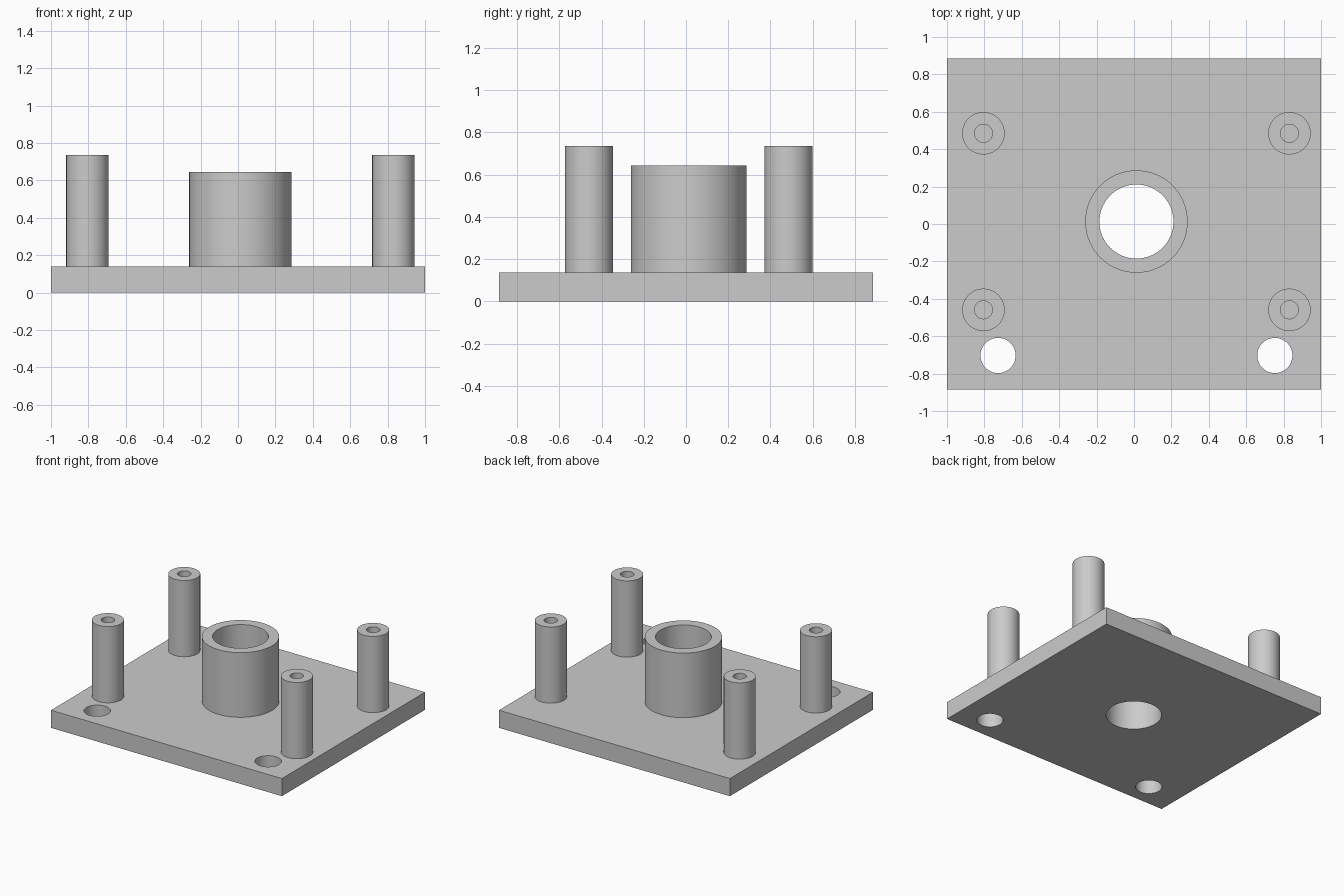
import bpy
import bmesh
import math

old = bpy.data.objects.get("Cube")
if old:
    bpy.data.objects.remove(old, do_unlink=True)

SIDES = 64
PLATE_TOP = 0.138

grey = bpy.data.materials.new("plain grey")
grey.use_nodes = True
colour = (0.6, 0.6, 0.6, 1)
grey.diffuse_color = colour
grey.node_tree.nodes["Principled BSDF"].inputs["Base Color"].default_value = colour


def finish(obj):
    """Smooth round walls, keep rims sharp."""
    bpy.ops.object.select_all(action="DESELECT")
    obj.select_set(True)
    bpy.context.view_layer.objects.active = obj
    bpy.ops.object.shade_smooth_by_angle(angle=math.radians(30))


def make_object(name, bm):
    bmesh.ops.recalc_face_normals(bm, faces=bm.faces)
    mesh = bpy.data.meshes.new(name)
    bm.to_mesh(mesh)
    bm.free()
    mesh.materials.append(grey)
    obj = bpy.data.objects.new(name, mesh)
    bpy.context.collection.objects.link(obj)
    return obj


def tube(name, x, y, outer, inner, bottom, top):
    """Closed ring made by spinning a rectangular profile."""
    bm = bmesh.new()
    profile = [(outer, bottom), (outer, top), (inner, top), (inner, bottom)]
    verts = [bm.verts.new((r, 0, z)) for r, z in profile]
    edges = [bm.edges.new((verts[i], verts[(i + 1) % 4])) for i in range(4)]
    bmesh.ops.spin(bm, geom=verts + edges, cent=(0, 0, 0), axis=(0, 0, 1),
                   angle=math.tau, steps=SIDES, use_merge=True)
    bmesh.ops.remove_doubles(bm, verts=bm.verts, dist=0.0001)
    obj = make_object(name, bm)
    obj.location = (x, y, 0)
    finish(obj)
    return obj


def drill(target, x, y, radius):
    """Cut a round hole right through the target."""
    bpy.ops.mesh.primitive_cylinder_add(vertices=SIDES, radius=radius, depth=1,
                                        location=(x, y, 0))
    cutter = bpy.context.object
    cutter.name = "hole_cutter"
    cutter.hide_render = True
    cutter.data.materials.append(grey)
    mod = target.modifiers.new("hole", "BOOLEAN")
    mod.operation = "DIFFERENCE"
    mod.solver = "EXACT"
    mod.object = cutter
    bpy.context.view_layer.objects.active = target
    bpy.ops.object.modifier_apply(modifier=mod.name)
    bpy.data.objects.remove(cutter, do_unlink=True)


# Base plate
bm = bmesh.new()
bmesh.ops.create_cube(bm, size=1)
bmesh.ops.scale(bm, vec=(2, 1.77, PLATE_TOP), verts=bm.verts)
bmesh.ops.translate(bm, vec=(0, 0, PLATE_TOP / 2), verts=bm.verts)
plate = make_object("base_plate", bm)

# Centre bore and the two front mounting holes
CENTRE = 0.013
drill(plate, CENTRE, CENTRE, 0.198)
for side in (-1, 1):
    drill(plate, CENTRE + side * 0.74, -0.703, 0.094)
finish(plate)

# Centre collar
tube("centre_collar", CENTRE, CENTRE, 0.274, 0.198, PLATE_TOP, 0.644)

# Four hollow standoff posts
for side, side_name in ((-1, "right"), (1, "left")):
    for end, end_name in ((-1, "front"), (1, "back")):
        tube(f"{end_name}_{side_name}_post", CENTRE + side * 0.818,
             CENTRE + end * 0.472, 0.1135, 0.048, PLATE_TOP, 0.735)
